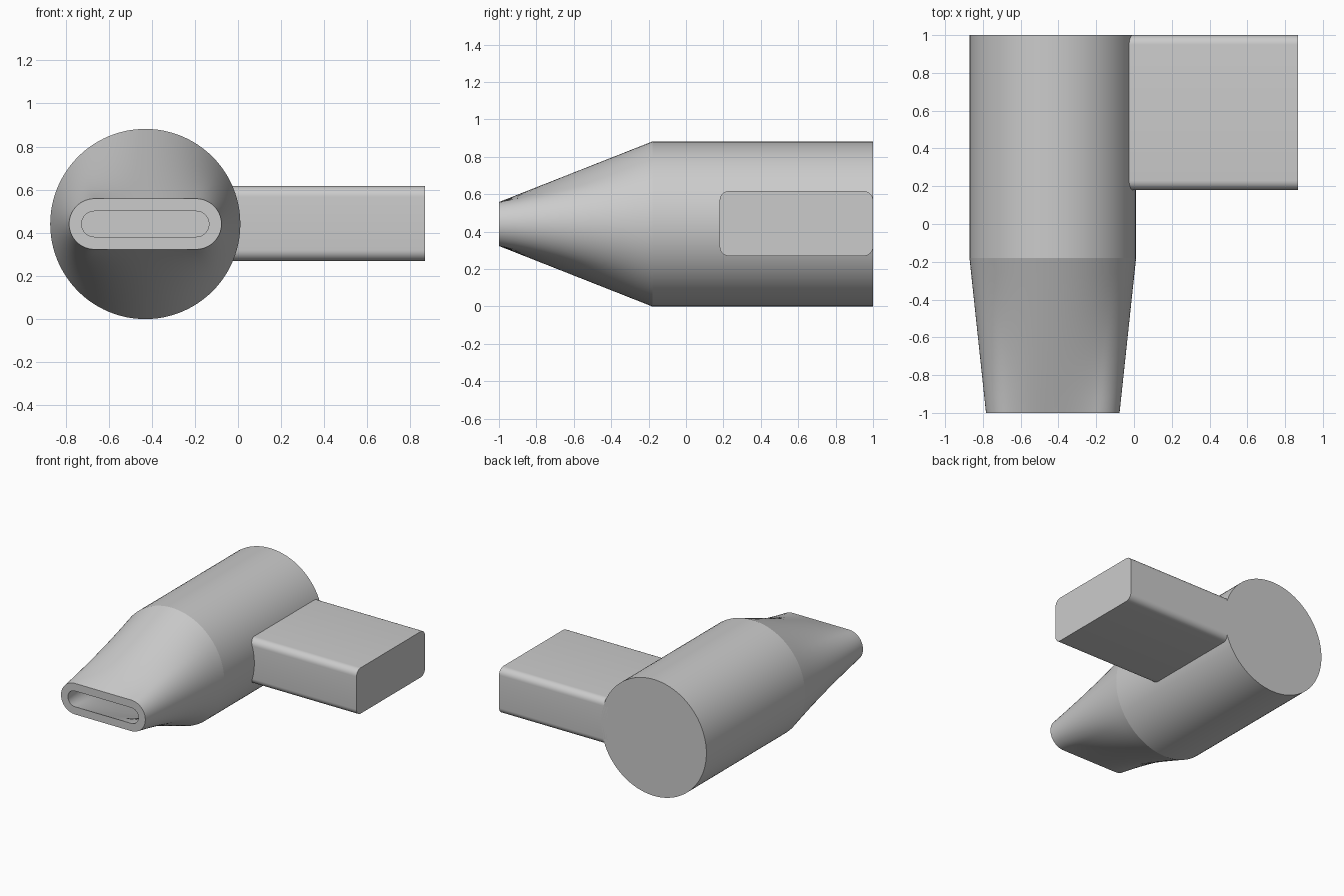
import bpy, bmesh
from math import pi, cos, sin

if "Cube" in bpy.data.objects:
    bpy.data.objects.remove(bpy.data.objects["Cube"])

N = 96
CX, CZ, R = -0.43, 0.441, 0.441   # barrel axis and radius
WALL = 0.058


def add_object(name, rings):
    """Skin (points, sharp) rings, cap both ends, smooth all but sharp rings."""
    bm = bmesh.new()
    loops = [[bm.verts.new(p) for p in pts] for pts, _ in rings]
    for a, b in zip(loops, loops[1:]):
        n = len(a)
        for i in range(n):
            j = (i + 1) % n
            bm.faces.new((a[i], a[j], b[j], b[i])).smooth = True
    bm.faces.new(loops[0])
    bm.faces.new(loops[-1])
    bmesh.ops.recalc_face_normals(bm, faces=bm.faces[:])
    for loop, (_, sharp) in zip(loops, rings):
        if sharp:
            for i in range(len(loop)):
                bm.edges.get((loop[i - 1], loop[i])).smooth = False
    mesh = bpy.data.meshes.new(name)
    bm.to_mesh(mesh)
    bm.free()
    obj = bpy.data.objects.new(name, mesh)
    bpy.context.collection.objects.link(obj)
    return obj


def slot_point(t, half, r):
    """Point on a stadium outline at arc-length fraction t, from the +x tip."""
    straight, arc = 2 * half, pi * r
    s = (t * 2 * (straight + arc)) % (2 * (straight + arc))
    if s < arc / 2:
        return half + r * cos(s / r), r * sin(s / r)
    s -= arc / 2
    if s < straight:
        return half - s, r
    s -= straight
    if s < arc:
        a = pi / 2 + s / r
        return -half + r * cos(a), r * sin(a)
    s -= arc
    if s < straight:
        return -half + s, -r
    a = -pi / 2 + (s - straight) / r
    return half + r * cos(a), r * sin(a)


def section(y, blend, inset):
    """Cross-section: blend 0 is the round barrel, 1 is the flat slot."""
    pts = []
    for i in range(N):
        t = i / N
        a = 2 * pi * t
        sx, sz = slot_point(t, 0.236, 0.1175 - inset)
        c = R - inset
        pts.append((CX + (1 - blend) * c * cos(a) + blend * sx, y,
                    CZ + (1 - blend) * c * sin(a) + blend * sz))
    return pts


# Hollow barrel tapering to a flat nozzle, closed at the back
STEPS = 10
taper = [i / STEPS for i in range(STEPS + 1)]
rings = [(section(1.0, 0, 0), True)]
rings += [(section(-0.18 - 0.82 * k, k, 0), k in (0, 1)) for k in taper]
rings += [(section(-0.18 - 0.82 * k, k, WALL), k in (0, 1)) for k in reversed(taper)]
rings += [(section(1.0 - WALL, 0, WALL), True)]
add_object("barrel_and_nozzle", rings)


# Side handle: rounded rectangle carried along x
def handle_section(x):
    y0, y1, z0, z1, r = 0.18, 1.0, 0.27, 0.617, 0.05
    corners = [(y1 - r, z1 - r), (y0 + r, z1 - r), (y0 + r, z0 + r), (y1 - r, z0 + r)]
    return [(x, cy + r * cos(pi / 2 * (q + k / 8)), cz + r * sin(pi / 2 * (q + k / 8)))
            for q, (cy, cz) in enumerate(corners) for k in range(9)]


add_object("handle", [(handle_section(-0.045), True), (handle_section(0.867), True)])
